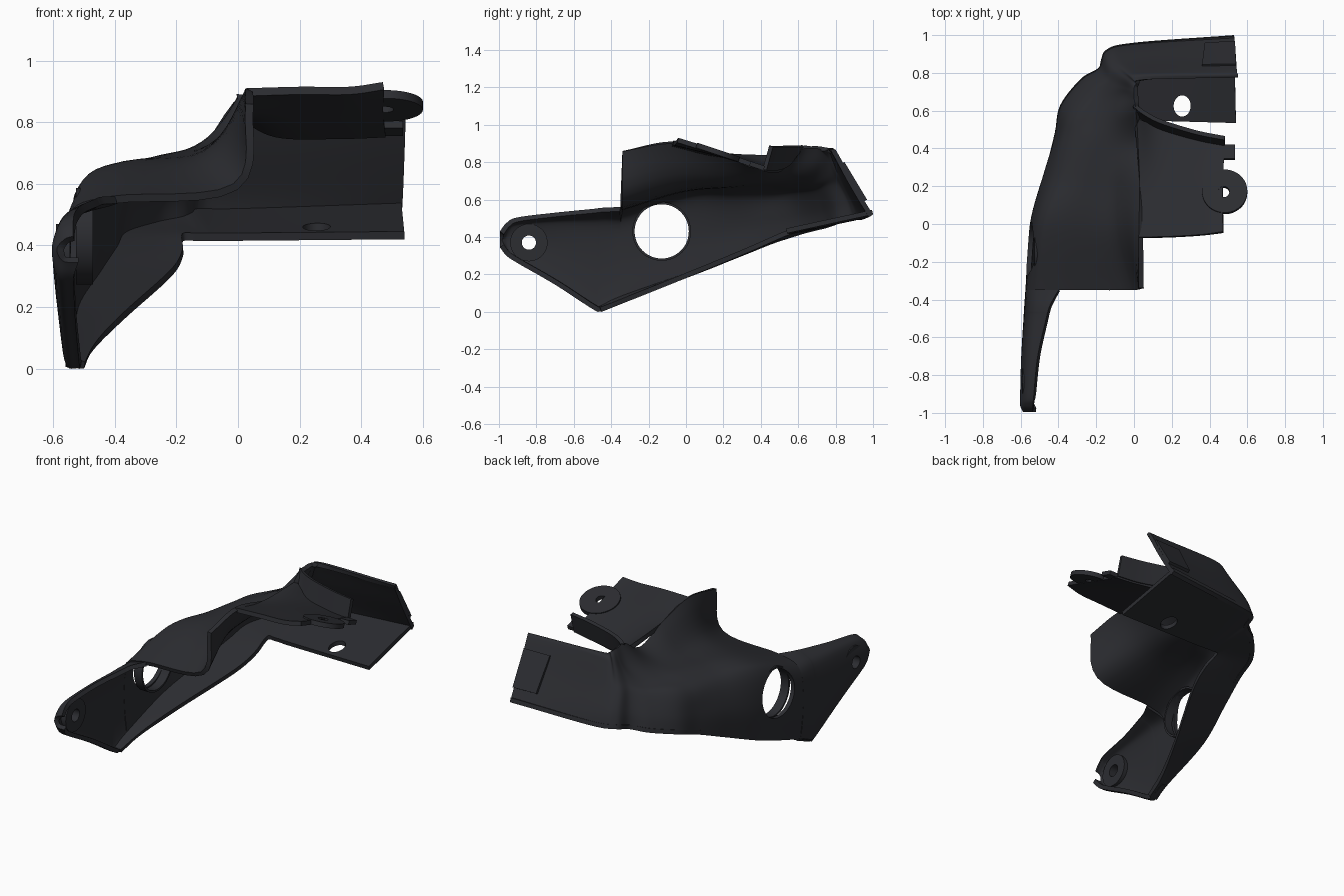
import bpy, bmesh, math
from mathutils import Vector

if "Cube" in bpy.data.objects:
    bpy.data.objects.remove(bpy.data.objects["Cube"])

mat = bpy.data.materials.new("dark_plastic")
mat.diffuse_color = (0.025, 0.026, 0.031, 1)
mat.use_nodes = True
mat.node_tree.nodes["Principled BSDF"].inputs["Base Color"].default_value = mat.diffuse_color


def smooth_line(pts, n):
    """Catmull-Rom resample with n steps per segment."""
    p = [Vector(q) for q in pts]
    p = [2 * p[0] - p[1]] + p + [2 * p[-1] - p[-2]]
    out = []
    for k in range(1, len(p) - 2):
        a, b, c, d = p[k - 1:k + 3]
        for s in range(n):
            t = s / n
            out.append(0.5 * (2 * b + (c - a) * t + (2 * a - 5 * b + 4 * c - d) * t * t
                              + (3 * b - a - 3 * c + d) * t ** 3))
    out.append(p[-2])
    return out


def finish(ob):
    ob.data.materials.clear()
    ob.data.materials.append(mat)
    bpy.ops.object.select_all(action='DESELECT')
    ob.select_set(True)
    bpy.context.view_layer.objects.active = ob
    for m in list(ob.modifiers):
        bpy.ops.object.modifier_apply(modifier=m.name)
    bpy.ops.object.shade_smooth_by_angle(angle=math.radians(35))


def loft(name, stations, ni, nj, thick=0.026, offset=1, holes=()):
    """Smooth sheet through the stations, thickened, with holes cut."""
    secs = [smooth_line(s, nj) for s in stations]
    cols = [smooth_line(c, ni) for c in zip(*secs)]
    bm = bmesh.new()
    g = [[bm.verts.new(v) for v in c] for c in cols]
    for j in range(len(g) - 1):
        for i in range(len(g[0]) - 1):
            bm.faces.new((g[j][i], g[j][i + 1], g[j + 1][i + 1], g[j + 1][i]))
    me = bpy.data.meshes.new(name)
    bm.to_mesh(me)
    bm.free()
    ob = bpy.data.objects.new(name, me)
    bpy.context.collection.objects.link(ob)
    so = ob.modifiers.new("thickness", 'SOLIDIFY')
    so.thickness, so.offset = thick, offset
    cut(ob, holes)
    return ob


def cut(ob, holes):
    for h in holes:
        b = ob.modifiers.new("hole", 'BOOLEAN')
        b.operation, b.solver, b.object = 'DIFFERENCE', 'EXACT', h
    finish(ob)


def cylinder(name, loc, r, depth, rot=(0, 0, 0), helper=False, sy=1):
    bpy.ops.mesh.primitive_cylinder_add(vertices=48, radius=r, depth=depth, location=loc, rotation=rot)
    ob = bpy.context.object
    ob.name = name
    ob.scale.y = sy
    if helper:
        ob.hide_render = True
        ob.display_type = 'WIRE'
    return ob


side = (0, math.pi / 2, 0)
tilt = (-math.atan(0.33), 0, 0)
big_cut = cylinder("big_hole_cutter", (-0.55, -0.13, 0.43), 0.145, 0.4, side, True)
lug_cut = cylinder("lug_hole_cutter", (-0.55, -0.84, 0.37), 0.038, 0.4, side, True)
floor_cut = cylinder("floor_hole_cutter", (0.255, 0.625, 0.43), 0.045, 0.3, helper=True, sy=1.25)
tab_cut = cylinder("tab_hole_cutter", (0.475, 0.17, 0.865), 0.03, 0.3, tilt, True)

# Main shell: sections run from the wall's foot up and over to the inner edge
front_part = [
    [(-.555, -.35, .06), (-.575, -.35, .3), (-.55, -.35, .5), (-.41, -.35, .56), (-.015, -.35, .60), (.025, -.34, .86)],
    [(-.54, 0, .18), (-.55, 0, .4), (-.51, 0, .6), (-.4, 0, .66), (-.1, -.05, .69), (.025, -.07, .91)],
    [(-.47, .28, .29), (-.47, .28, .46), (-.42, .26, .62), (-.31, .24, .68), (-.12, .22, .71), (.03, .2, .85)],
    [(-.42, .48, .37), (-.41, .46, .5), (-.37, .45, .63), (-.26, .43, .69), (-.12, .42, .72), (.025, .42, .785)],
]
rear_part = [
    [(-.39, .63, .42), (-.37, .61, .53), (-.32, .57, .65), (-.22, .55, .69), (-.1, .57, .75), (.01, .60, .88)],
    [(-.28, .77, .455), (-.27, .74, .55), (-.22, .70, .66), (-.16, .67, .70), (-.06, .67, .78), (.0, .67, .885)],
    [(-.185, .83, .475), (-.18, .81, .57), (-.15, .77, .68), (-.11, .74, .73), (-.045, .72, .81), (.0, .71, .885)],
    [(-.15, .92, .5), (-.135, .89, .6), (-.11, .84, .70), (-.07, .8, .77), (-.03, .77, .84), (.01, .74, .88)],
    [(0, .96, .5), (0, .93, .58), (.03, .86, .72), (.04, .81, .83), (.05, .79, .87), (.06, .765, .875)],
    [(.53, 1.0, .52), (.535, .95, .6), (.54, .88, .72), (.545, .81, .85), (.55, .79, .87), (.55, .775, .865)],
]
shell = front_part + rear_part
loft("main_shell", shell, 8, 6, holes=[big_cut])

# Front nose of the side wall: (y, bottom z, top z, outer x, inner top x)
nose = []
for y, b, t, xo, xi in [(-.995, .345, .43, -.588, -.535),
                        (-.96, .30, .475, -.603, -.535), (-.90, .26, .505, -.603, -.53),
                        (-.7, .145, .53, -.597, -.51), (-.5, .015, .55, -.585, -.465),
                        (-.46, .002, .555, -.583, -.455), (-.42, .015, .558, -.58, -.44),
                        (-.35, .043, .56, -.575, -.40)]:
    h = t - b
    nose.append([(min(xo + .07, -.51), y, b), (xo + .02, y, b + .05 * h), (xo, y, b + .5 * h),
                 (xo + .025, y, t - .12 * h), (xi, y, t)])
loft("wall_nose", nose, 6, 6, holes=[lug_cut])

# Floor flange, widening into the rear floor
feet = [(-.56, -.46, .005)] + [s[0] for s in shell]
inner = [(-.5, -.45, .0), (-.47, -.3, .06), (-.37, -.05, .16), (-.22, .28, .295), (-.18, .43, .36),
         (-.18, .52, .4), (-.175, .56, .415), (-.14, .56, .415), (-.1, .56, .415), (0, .555, .415),
         (.54, .54, .42)]
loft("floor", list(zip(feet, inner)), 6, 6, offset=-1, holes=[floor_cut])

# Raised roof on the right, sloping down to the rear
loft("roof", [
    [(.025, -.07, .91), (.2, -.065, .915), (.36, -.055, .915), (.47, -.04, .93)],
    [(.03, .2, .85), (.15, .2, .85), (.34, .2, .85), (.47, .2, .855)],
    [(.015, .56, .835), (.13, .515, .775), (.33, .455, .77), (.48, .425, .775)]], 10, 8)

# Upright lip along the rear edge of the roof
loft("roof_lip", [
    [(.012, .585, .84), (.0, .63, .885)],
    [(.06, .55, .79), (.06, .585, .885)],
    [(.15, .505, .765), (.15, .54, .885)],
    [(.33, .45, .755), (.33, .485, .885)],
    [(.48, .42, .76), (.48, .455, .885)]], 8, 4, thick=.022, offset=0)

# Rounded fixing tab and small peg on the roof edge
cut(cylinder("fixing_tab", (0.48, 0.17, 0.853), 0.12, 0.028, tilt), [tab_cut])
bpy.ops.mesh.primitive_cube_add(size=1, location=(.5, .38, .78), rotation=tilt)
peg = bpy.context.object
peg.name = "edge_peg"
peg.scale = (.07, .08, .025)
finish(peg)

# Collar inside the big hole, boss round the lug hole
cut(cylinder("hole_collar", (-.498, -.13, .43), .157, .055, side), [big_cut])
cut(cylinder("lug_boss", (-.568, -.84, .37), .1, .044, side), [lug_cut])

# Raised pad on the back wall
loft("back_pad", [
    [(.375, .962, .60), (.36, .845, .80)],
    [(.535, .968, .60), (.54, .848, .80)]], 4, 4, thick=.02)
